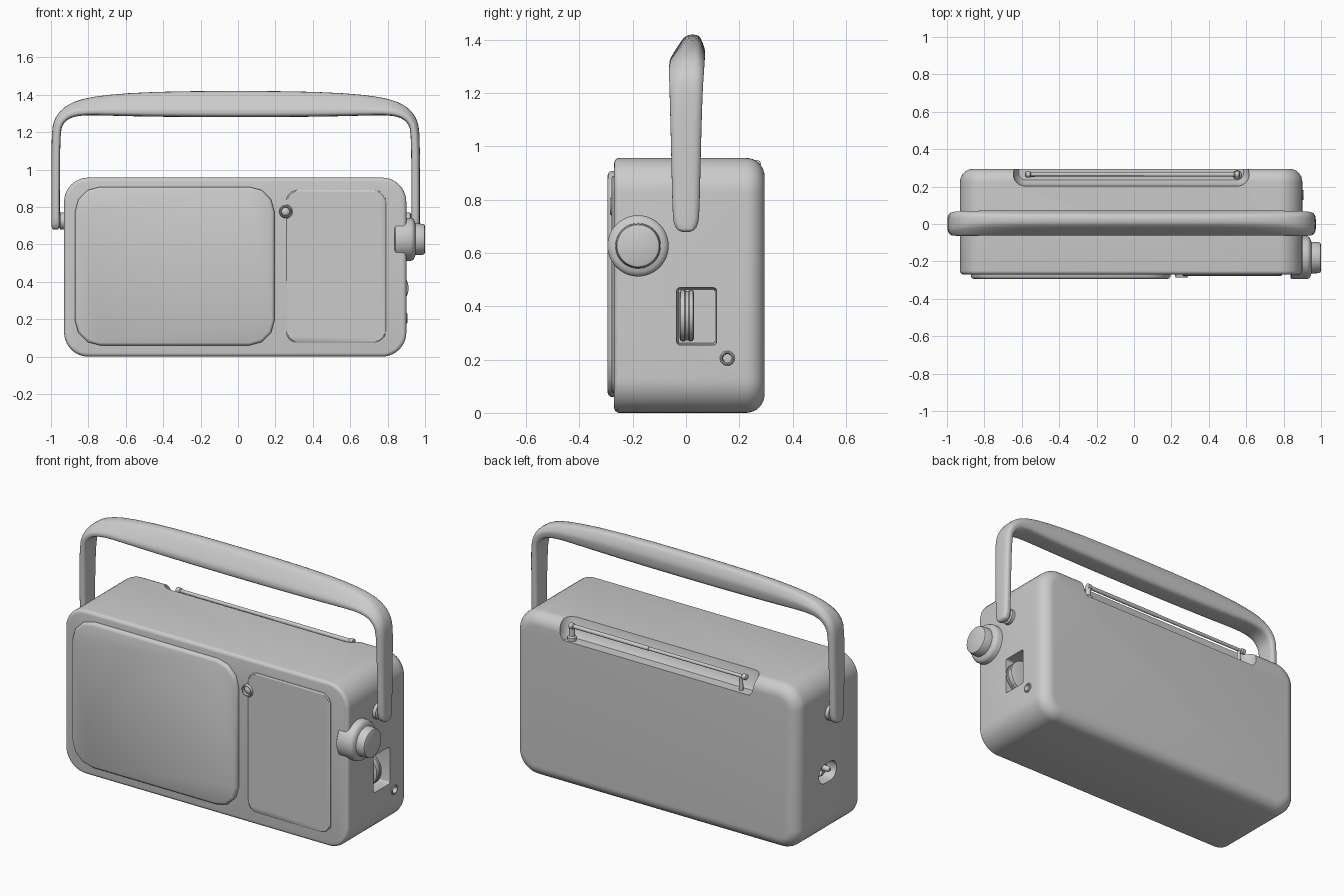
import bpy, bmesh, math
from math import sin, cos, pi

if "Cube" in bpy.data.objects:
    bpy.data.objects.remove(bpy.data.objects["Cube"])

AXES = {'x': lambda u, v, w: (w, u, v),
        'y': lambda u, v, w: (u, w, v),
        'z': lambda u, v, w: (u, v, w)}


def shade(ob, angle=40):
    bpy.ops.object.select_all(action='DESELECT')
    ob.select_set(True)
    bpy.context.view_layer.objects.active = ob
    bpy.ops.object.shade_smooth_by_angle(angle=math.radians(angle))


def loft(name, rings, closed=False):
    """Skin a list of equal-length 3D rings, capping both ends unless closed."""
    bm = bmesh.new()
    rs = [[bm.verts.new(p) for p in r] for r in rings]
    n = len(rs[0])
    pairs = list(zip(rs, rs[1:])) + ([(rs[-1], rs[0])] if closed else [])
    for a, b in pairs:
        for i in range(n):
            j = (i + 1) % n
            bm.faces.new((a[i], a[j], b[j], b[i]))
    if not closed:
        bm.faces.new(rs[0])
        bm.faces.new(rs[-1])
    bmesh.ops.recalc_face_normals(bm, faces=bm.faces)
    me = bpy.data.meshes.new(name)
    bm.to_mesh(me)
    bm.free()
    ob = bpy.data.objects.new(name, me)
    bpy.context.collection.objects.link(ob)
    shade(ob)
    return ob


def rrect(u0, u1, v0, v1, r, seg):
    pts = []
    for k, (u, v) in enumerate([(u1 - r, v1 - r), (u0 + r, v1 - r),
                                (u0 + r, v0 + r), (u1 - r, v0 + r)]):
        for i in range(seg + 1):
            a = pi / 2 * (k + i / seg)
            pts.append((u + r * cos(a), v + r * sin(a)))
    return pts


def slab(name, axis, rect, r, seg, levels):
    """Rounded rectangle lofted along an axis; levels are (position, inset)."""
    u0, u1, v0, v1 = rect
    return loft(name, [[AXES[axis](u, v, w) for u, v in
                        rrect(u0 + i, u1 - i, v0 + i, v1 - i, max(r - i, .005), seg)]
                       for w, i in levels])


def lathe(name, axis, cu, cv, prof, n=40, closed=False):
    """Turned part; prof is (position along axis, radius)."""
    return loft(name, [[AXES[axis](cu + r * cos(2 * pi * i / n),
                                   cv + r * sin(2 * pi * i / n), w)
                        for i in range(n)] for w, r in prof], closed)


def cut(ob, *cutters):
    for c in cutters:
        m = ob.modifiers.new('cut', 'BOOLEAN')
        m.operation, m.solver, m.object = 'DIFFERENCE', 'EXACT', c
        bpy.context.view_layer.objects.active = ob
        bpy.ops.object.modifier_apply(modifier=m.name)
        bpy.data.objects.remove(c)
    shade(ob)


# Case: tight front edge, generous back edge
front = [(-.27 + .02 * (1 - sin(a)), .02 * (1 - cos(a)))
         for a in [pi / 2 * (1 - i / 4) for i in range(5)]]
back = [(.295 - .07 * (1 - sin(a)), .07 * (1 - cos(a)))
        for a in [pi / 2 * i / 8 for i in range(9)]]
case = slab('case', 'y', (-.93, .90, 0, .957), .13, 10, front + back)
cut(case,
    slab('aerial_cutter', 'z', (-.65, .62, .2, .5), .07, 6,
         [(.85, .035), (.875, .015), (.97, 0)]),
    slab('window_cutter', 'x', (-.04, .12, .25, .475), .018, 4,
         [(.80, .012), (.885, .006), (.95, 0)]),
    lathe('jack_cutter', 'x', .155, .205, [(.85, .028), (.95, .028)], 24),
    slab('socket_cutter', 'x', (-.06, .10, .325, .435), .052, 8,
         [(-1, 0), (-.85, 0)]),
    lathe('lamp_cutter', 'y', .254, .775, [(-.4, .035), (-.262, .035)], 24))

# Front panels
slab('speaker_panel', 'y', (-.872, .195, .06, .908), .135, 3,
     [(-.26, 0), (-.282, 0), (-.29, .006), (-.294, .016)])
dial = slab('dial_panel', 'y', (.258, .79, .075, .89), .06, 6,
            [(-.26, 0), (-.274, 0), (-.279, .006)])
cut(dial, lathe('lamp_cutter', 'y', .254, .775, [(-.4, .038), (-.2, .038)], 24))
lathe('lamp_ring', 'y', .254, .775, [(-.258, .034), (-.28, .034), (-.286, .030),
                                     (-.286, .025), (-.258, .023)], 24, True)
lathe('lamp', 'y', .254, .775, [(-.258, .023), (-.272, .022), (-.278, .014),
                                (-.28, .004)], 24)

# Tuning knob
lathe('tuning_knob', 'x', -.18, .627,
      [(.838, .108), (.843, .115), (.925, .115), (.938, .109), (.944, .098),
       (.948, .085), (.985, .083), (.996, .079), (1.0, .07)], 48)

# Volume wheel with grooved rim
lathe('volume_wheel', 'y', .815, .365,
      [(-.024, .085), (-.02, .095), (-.006, .097), (-.002, .093), (.010, .093),
       (.014, .097), (.026, .095), (.03, .085)], 48)

# Earphone jack
lathe('earphone_jack', 'x', .155, .205,
      [(.86, .028), (.903, .028), (.907, .024), (.907, .02), (.903, .017),
       (.86, .016)], 24, True)
lathe('jack_floor', 'x', .155, .205, [(.855, .02), (.87, .02)], 24)

# Mains socket pins on the left side
for y in (-.015, .055):
    lathe('socket_pin', 'x', y, .38, [(-.84, .016), (-.91, .016), (-.92, .009)], 16)
slab('socket_block', 'x', (-.045, .085, .34, .42), .039, 8,
     [(-.84, 0), (-.875, 0), (-.88, .005)])

# Aerial and its hinge
lathe('aerial', 'x', .265, .933,
      [(-.582, .010), (-.578, .016), (-.555, .016), (-.55, .010), (.05, .010),
       (.052, .012), (.535, .012), (.54, .017), (.562, .017), (.566, .01)], 16)
lathe('aerial_hinge', 'z', .552, .262,
      [(.84, .024), (.868, .024), (.875, .016), (.94, .016), (.946, .008)], 16)
lathe('aerial_clip', 'z', -.54, .262, [(.84, .012), (.93, .010)], 12)

# Carrying handle: stations are outer u,z / inner u,z / half width / bar blend
CX = -.0125
half = [(.975, .678, .952, .678, .012, 0), (.984, .686, .943, .686, .034, 0),
        (.985, .71, .94, .71, .047, 0), (.985, .75, .94, .75, .051, 0),
        (.985, 1.0, .94, 1.0, .056, 0), (.985, 1.21, .937, 1.21, .062, .1),
        (.972, 1.265, .925, 1.24, .064, .3), (.942, 1.312, .902, 1.266, .065, .5),
        (.90, 1.347, .87, 1.282, .065, .7), (.83, 1.378, .81, 1.292, .065, .9),
        (.70, 1.40, .70, 1.289, .065, 1), (.46, 1.418, .46, 1.282, .065, 1)]
stations = half + [(0, 1.422, 0, 1.279, .065, 1)] + \
    [(-a, b, -c, d, w, k) for a, b, c, d, w, k in reversed(half)]
ARM = [(0, -.75), (.2, -1), (.7, -1), (1, -.7), (1, .7), (.7, 1), (.2, 1), (0, .75)]
BAR = [(0, -.7), (.1, -.95), (.32, -.98), (1, -.05), (1, .78), (.55, 1.15), (.12, 1), (0, .75)]
rings = []
for ou, oz, iu, iz, w, k in stations:
    sec = [(a + (c - a) * k, b + (d - b) * k) for (a, b), (c, d) in zip(ARM, BAR)]
    ring = []
    for (t0, y0), (t1, y1) in zip(sec, sec[1:] + sec[:1]):
        for f in (.15, .85):
            t, y = t0 + (t1 - t0) * f, y0 + (y1 - y0) * f
            ring.append((CX + iu + (ou - iu) * t, y * w, iz + (oz - iz) * t))
    rings.append(ring)
handle = loft('handle', rings)
sub = handle.modifiers.new('smooth', 'SUBSURF')
sub.levels = sub.render_levels = 1
shade(handle, 60)

# Handle pivots, one each side
for s, x0 in ((-1, -.90), (1, .87)):
    lathe('handle_pivot', 'x', 0, .725,
          [(x0, .045), (x0 + s * .05, .045), (x0 + s * .056, .036), (x0 + s * .085, .034)], 24)
